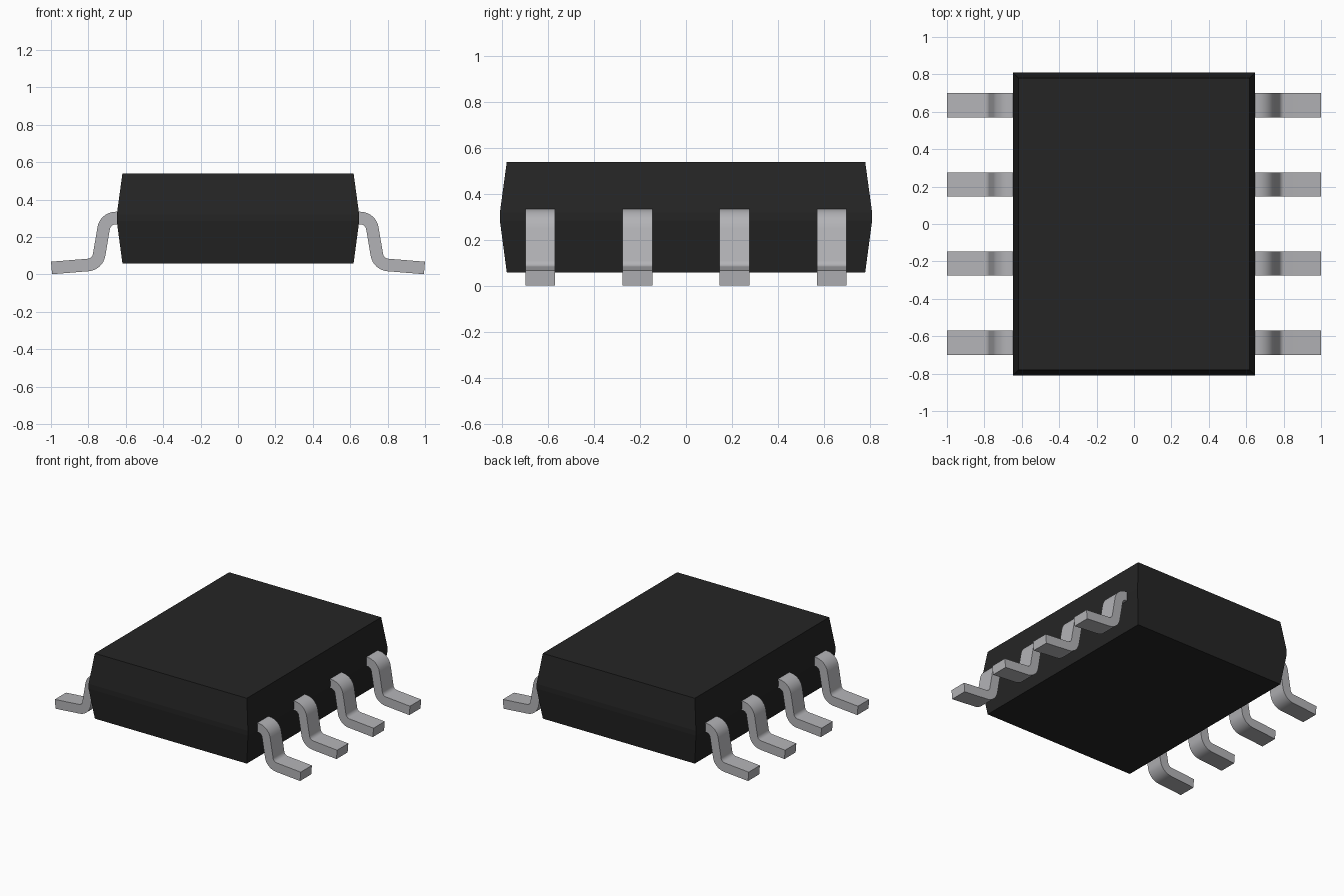
import bpy, bmesh, math
from mathutils import Vector

if "Cube" in bpy.data.objects:
    bpy.data.objects.remove(bpy.data.objects["Cube"])


def material(name, rgb):
    m = bpy.data.materials.new(name)
    m.diffuse_color = (*rgb, 1)
    m.use_nodes = True
    m.node_tree.nodes["Principled BSDF"].inputs["Base Color"].default_value = m.diffuse_color
    return m


black = material("black plastic", (0.018, 0.018, 0.018))
metal = material("grey metal", (0.45, 0.45, 0.47))


def add_object(name, bm, mat):
    bmesh.ops.recalc_face_normals(bm, faces=bm.faces)
    me = bpy.data.meshes.new(name)
    bm.to_mesh(me)
    bm.free()
    me.materials.append(mat)
    ob = bpy.data.objects.new(name, me)
    bpy.context.collection.objects.link(ob)
    return ob


# Body: stacked rectangles, widest at the parting band
bm = bmesh.new()
rings = []
for hx, hy, z in [(0.618, 0.78, 0.06), (0.648, 0.81, 0.285),
                  (0.648, 0.81, 0.32), (0.618, 0.78, 0.54)]:
    rings.append([bm.verts.new((sx * hx, sy * hy, z))
                  for sx, sy in ((-1, -1), (1, -1), (1, 1), (-1, 1))])
for a, b in zip(rings, rings[1:]):
    for i in range(4):
        j = (i + 1) % 4
        bm.faces.new((a[i], a[j], b[j], b[i]))
bm.faces.new(rings[0][::-1])
bm.faces.new(rings[-1])
add_object("body", bm, black)


def fillet(prev, corner, nxt, r, steps=8):
    """Points of a round bend of radius r, each with its travel direction."""
    d0, d1 = (corner - prev).normalized(), (nxt - corner).normalized()
    turn = d0.angle_signed(d1)          # clockwise is positive
    side = 1 if turn > 0 else -1
    start = corner - d0 * r * math.tan(abs(turn) / 2)
    n0 = Vector((d0.y, -d0.x)) * side
    centre = start + n0 * r
    a0 = math.atan2(d0.y, d0.x)
    out = []
    for i in range(steps + 1):
        a = a0 - turn * i / steps
        d = Vector((math.cos(a), math.sin(a)))
        out.append((centre - Vector((d.y, -d.x)) * side * r, d))
    return out


# Lead centre line in x, z with two bends
path = [Vector(p) for p in ((0.6, 0.302), (0.709, 0.302),
                            (0.751, 0.055), (0.997, 0.035))]
line = [(path[0], Vector((1, 0)))]
line += fillet(*path[0:3], 0.065) + fillet(*path[1:4], 0.065)
line.append((path[3], (path[3] - path[2]).normalized()))
HALF_T, HALF_W = 0.0335, 0.065


def lead(name, side, y):
    bm = bmesh.new()
    rings = []
    for p, d in line:
        n = Vector((-d.y, d.x)) * HALF_T
        rings.append([bm.verts.new((side * (p.x + s * n.x), y + w * HALF_W, p.y + s * n.y))
                      for s, w in ((1, -1), (1, 1), (-1, 1), (-1, -1))])
    for a, b in zip(rings, rings[1:]):
        for i in range(4):
            j = (i + 1) % 4
            bm.faces.new((a[i], a[j], b[j], b[i]))
    bm.faces.new(rings[0])
    bm.faces.new(rings[-1])
    ob = add_object(name, bm, metal)
    # Smooth bends, crisp edges
    bpy.ops.object.select_all(action='DESELECT')
    ob.select_set(True)
    bpy.context.view_layer.objects.active = ob
    bpy.ops.object.shade_smooth_by_angle(angle=math.radians(30))


# Four leads on each side
for side, label in ((-1, "left"), (1, "right")):
    for k in range(4):
        lead(f"{label}_lead_{k + 1}", side, (k - 1.5) * 0.423)
